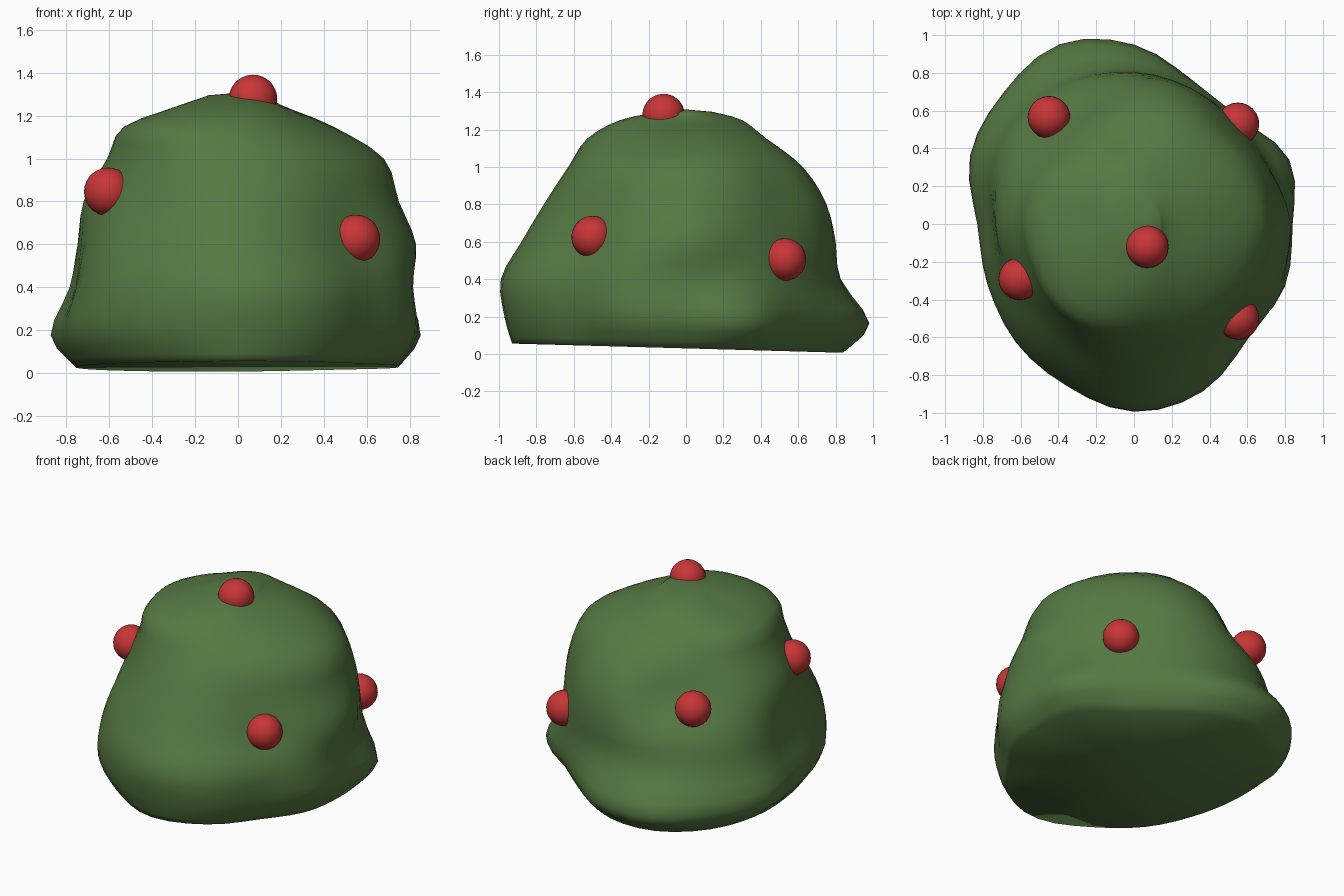
import bpy, bmesh, math
from mathutils import Vector

cube = bpy.data.objects.get("Cube")
if cube:
    bpy.data.objects.remove(cube, do_unlink=True)


def make_material(name, colour):
    mat = bpy.data.materials.new(name)
    mat.use_nodes = True
    mat.diffuse_color = colour
    mat.node_tree.nodes["Principled BSDF"].inputs["Base Color"].default_value = colour
    return mat


green = make_material("leaf green", (0.092, 0.19, 0.056, 1))
red = make_material("berry red", (0.58, 0.036, 0.038, 1))


def spline(p0, p1, p2, p3, t):
    """Smooth curve through p1 and p2."""
    return p1 + 0.5 * t * (p2 - p0 + t * (2 * p0 - 5 * p1 + 4 * p2 - p3
                                          + t * (3 * (p1 - p2) + p3 - p0)))


def refine(values, steps, closed):
    """Resample a list of numbers or vectors along a smooth curve."""
    count = len(values)

    def pick(i):
        return values[i % count] if closed else values[max(0, min(count - 1, i))]

    result = [spline(*(pick(i + k) for k in (-1, 0, 1, 2)), s / steps)
              for i in range(count if closed else count - 1) for s in range(steps)]
    return result if closed else result + [values[-1]]


# Bush contours: height, then radii in even steps counter-clockwise from +x
contours = [
    (.03, (.75, .76, .69, .72, .82, .88, .86, .80, .75, .75, .80, .85, .93, .88, .78, .77)),
    (.18, (.84, .89, .79, .82, .95, 1.03, .98, .94, .83, .84, .88, .92, .97, .94, .84, .86)),
    (.40, (.81, .79, .77, .78, .82, .86, .87, .84, .76, .80, .87, .92, .99, .95, .85, .85)),
    (.60, (.83, .77, .75, .78, .80, .80, .80, .79, .74, .75, .80, .84, .88, .83, .76, .81)),
    (.80, (.75, .74, .71, .75, .75, .66, .66, .72, .72, .69, .69, .73, .76, .73, .70, .73)),
    (1.0, (.68, .66, .63, .64, .62, .57, .56, .60, .61, .60, .62, .64, .63, .63, .63, .65)),
    (1.15, (.44, .46, .45, .45, .43, .43, .46, .51, .53, .54, .57, .56, .52, .48, .45, .44)),
    (1.25, (.20, .21, .23, .26, .30, .30, .28, .26, .25, .29, .33, .36, .35, .31, .25, .21)),
    (1.295, (.14,) * 16),
]


def ring_points(height, radii):
    fine = refine(radii, 3, True)
    tilt = 0.03 * max(0, 1 - height / 0.4)
    points = []
    for i, r in enumerate(fine):
        a = math.tau * i / len(fine)
        y = r * math.sin(a)
        points.append(Vector((r * math.cos(a), y, height - tilt * y)))
    return points


# Bush body: contours lofted into one smooth lump
rings = [ring_points(h, radii) for h, radii in contours]
columns = [refine(list(column), 3, False) for column in zip(*rings)]
bm = bmesh.new()
grid = [[bm.verts.new(p) for p in column] for column in columns]
bottom = bm.verts.new((0, 0, 0.03))
top = bm.verts.new((0.04, -0.03, 1.31))
for left, right in zip(grid, grid[1:] + grid[:1]):
    for j in range(len(left) - 1):
        bm.faces.new((left[j], right[j], right[j + 1], left[j + 1]))
    bm.faces.new((left[-1], right[-1], top))
    bm.faces.new((right[0], left[0], bottom))
mesh = bpy.data.meshes.new("bush_body")
bm.to_mesh(mesh)
bm.free()
mesh.materials.append(green)
body = bpy.data.objects.new("bush_body", mesh)
bpy.context.collection.objects.link(body)
mesh.shade_smooth()

# Berries half sunk into the bush
berries = {
    "top_berry": (.07, -.12, 1.278),
    "front_right_berry": (-.605, -.29, .845),
    "front_left_berry": (.55, -.50, .625),
    "back_left_berry": (.55, .53, .505),
    "back_right_berry": (-.45, .565, .78),
}
for name, place in berries.items():
    bpy.ops.mesh.primitive_uv_sphere_add(segments=24, ring_count=14, radius=0.113, location=place)
    berry = bpy.context.object
    berry.name = name
    berry.data.materials.append(red)
    bpy.ops.object.shade_smooth()
